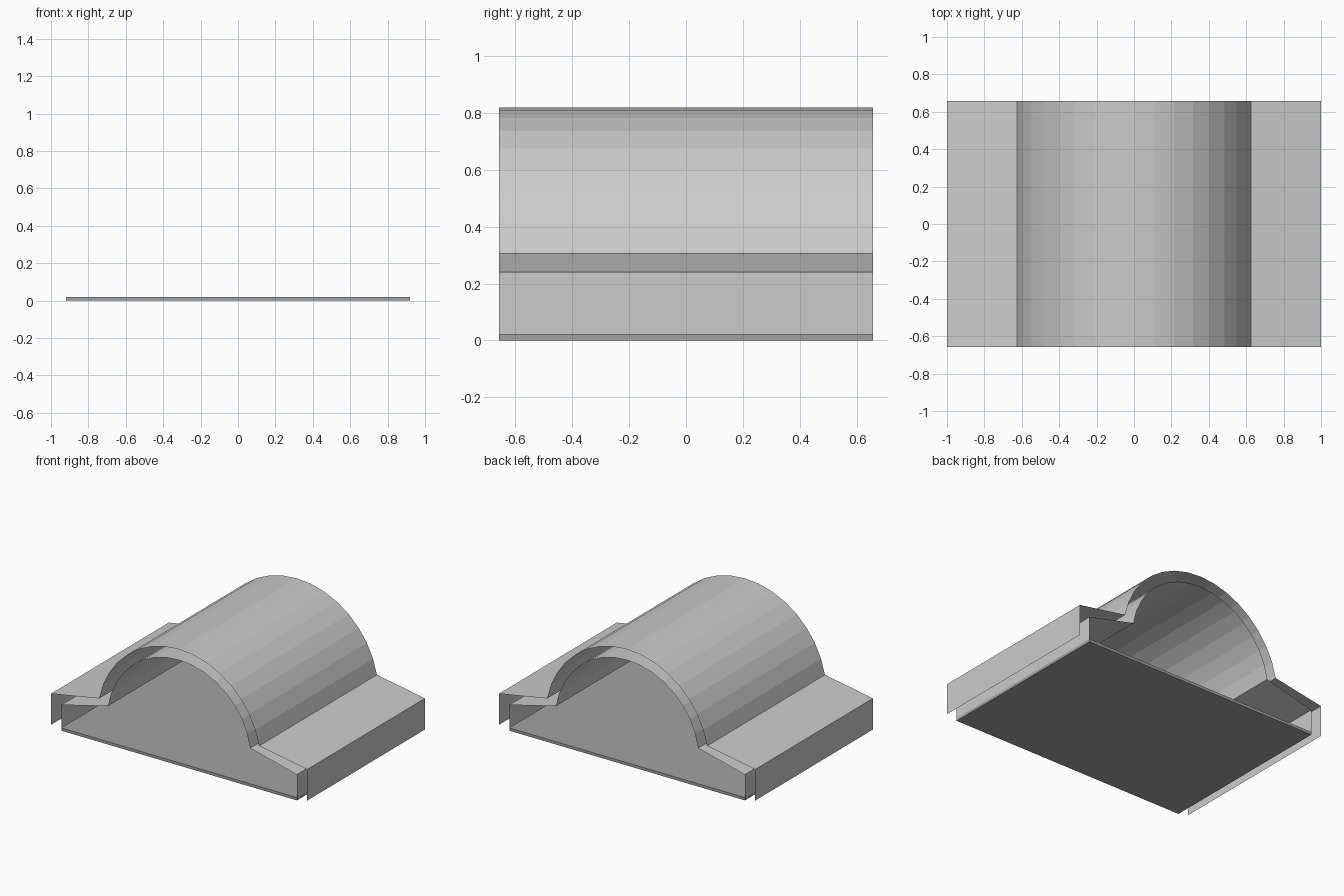
import bpy
import math

if "Cube" in bpy.data.objects:
    bpy.data.objects.remove(bpy.data.objects["Cube"])

HALF_Y = 0.657
SEGMENTS = 16
CENTER_Z = 0.183
SLOPE = 0.237      # fall of the flanges
EDGE_Z = 0.02      # bottom of the skirts


def arch_profile(half_width, flange_z, radius, spring_x):
    """Skirt, sloped flange, arch, sloped flange, skirt in the xz plane."""
    sweep = math.asin(spring_x / radius)
    pts = [(-half_width, EDGE_Z), (-half_width, flange_z)]
    for i in range(SEGMENTS + 1):
        a = -sweep + 2 * sweep * i / SEGMENTS
        pts.append((radius * math.sin(a), CENTER_Z + radius * math.cos(a)))
    return pts + [(half_width, flange_z), (half_width, EDGE_Z)]


def sheet(name, pts, flip=False):
    """Open sheet: the profile swept along y."""
    n = len(pts)
    verts = [(x, y, z) for y in (-HALF_Y, HALF_Y) for x, z in pts]
    faces = [(i, i + 1, n + i + 1, n + i) for i in range(n - 1)]
    if flip:
        faces = [f[::-1] for f in faces]
    mesh = bpy.data.meshes.new(name)
    mesh.from_pydata(verts, [], faces)
    obj = bpy.data.objects.new(name, mesh)
    bpy.context.collection.objects.link(obj)
    return obj


# Outer and inner roof skins, open at both ends
sheet("outer_roof", arch_profile(1.0, 0.24, 0.637, 0.625))
sheet("inner_roof", arch_profile(0.92, 0.24 + 0.08 * SLOPE - 0.077, 0.562, 0.555), flip=True)

# Darker floor slab
bpy.ops.mesh.primitive_cube_add(size=1, location=(0, 0, EDGE_Z / 2))
floor = bpy.context.object
floor.name = "floor_slab"
floor.scale = (1.84, 2 * HALF_Y, EDGE_Z)
dark = bpy.data.materials.new("dark_grey")
dark.diffuse_color = (0.36, 0.36, 0.36, 1)
dark.use_nodes = True
dark.node_tree.nodes["Principled BSDF"].inputs["Base Color"].default_value = dark.diffuse_color
floor.data.materials.append(dark)
